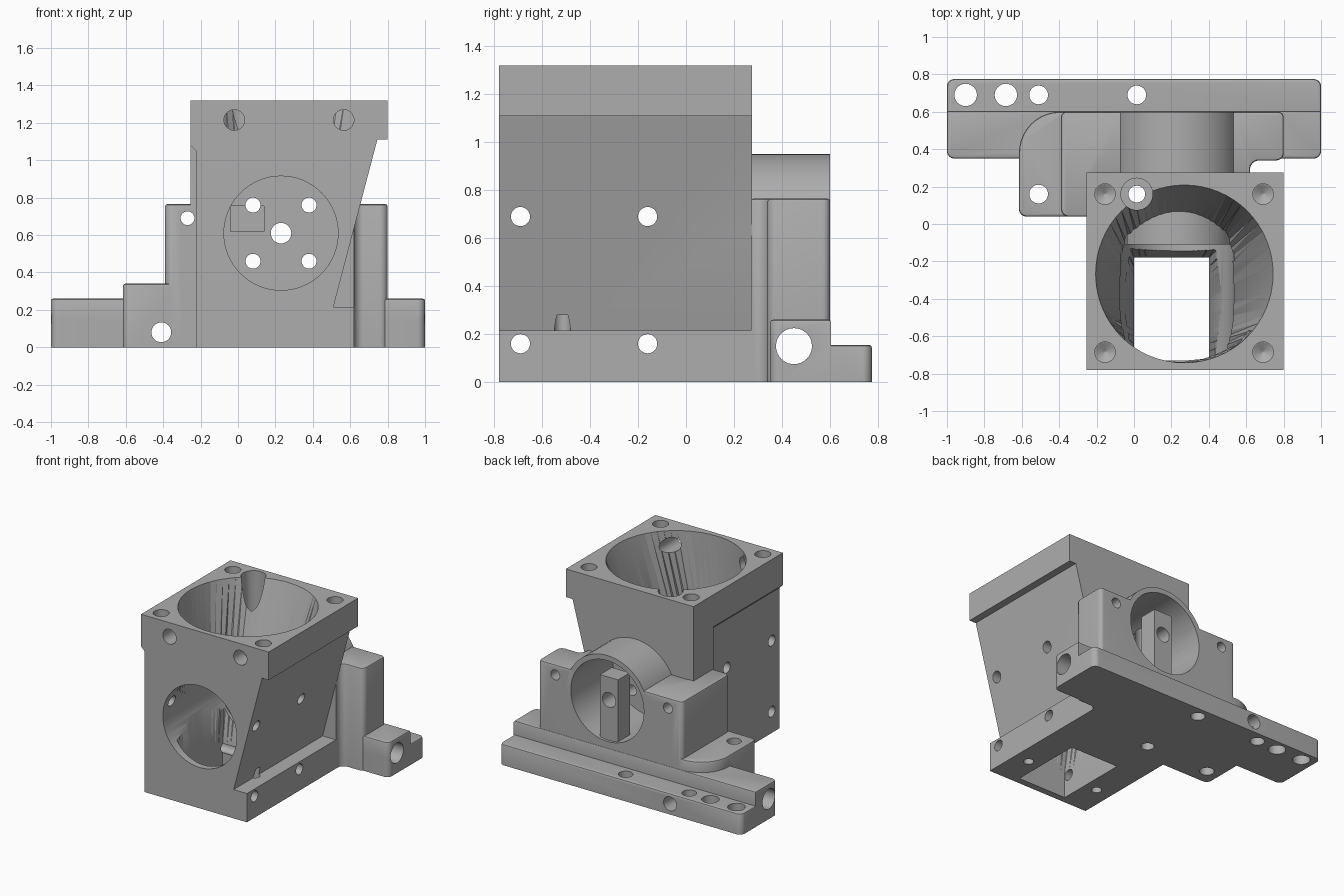
import bpy, bmesh, math
from mathutils import Vector

cube = bpy.data.objects.get("Cube")
if cube:
    bpy.data.objects.remove(cube, do_unlink=True)

grey = bpy.data.materials.new("light_grey")
grey.use_nodes = True
grey.diffuse_color = (0.42, 0.42, 0.42, 1)
grey.node_tree.nodes["Principled BSDF"].inputs["Base Color"].default_value = (0.42, 0.42, 0.42, 1)


def make_object(name, bm):
    bmesh.ops.recalc_face_normals(bm, faces=bm.faces[:])
    mesh = bpy.data.meshes.new(name)
    bm.to_mesh(mesh)
    bm.free()
    mesh.materials.append(grey)
    ob = bpy.data.objects.new(name, mesh)
    bpy.context.collection.objects.link(ob)
    return ob


def fillet(points, radii):
    """Replace chosen square corners of a polygon with arcs."""
    out = []
    for i, p in enumerate(points):
        p = Vector(p)
        r = radii.get(i, 0)
        if not r:
            out.append(p)
            continue
        u = (Vector(points[i - 1]) - p).normalized() * r
        v = (Vector(points[(i + 1) % len(points)]) - p).normalized() * r
        for k in range(11):
            t = k * math.pi / 20
            out.append(p + u + v - u * math.sin(t) - v * math.cos(t))
    return out


def prism(name, axis, points, lo, hi, radii={}, soft=0, taper=1):
    """Extrude a polygon along an axis; taper shrinks the low end."""
    place = {"x": lambda a, b, h: (h, a, b),
             "y": lambda a, b, h: (a, h, b),
             "z": lambda a, b, h: (a, b, h)}[axis]
    pts = fillet(points, radii)
    mid = sum(pts, Vector((0, 0))) / len(pts)
    bm = bmesh.new()
    low = [bm.verts.new(place(*(mid + (p - mid) * taper), lo)) for p in pts]
    top = [bm.verts.new(place(*p, hi)) for p in pts]
    bm.faces.new(low)
    cap = bm.faces.new(top)
    for i in range(len(pts)):
        bm.faces.new((low[i - 1], low[i], top[i], top[i - 1]))
    bmesh.ops.recalc_face_normals(bm, faces=bm.faces[:])
    if soft:
        bmesh.ops.bevel(bm, geom=cap.edges[:], offset=soft, segments=2,
                        profile=0.5, affect='EDGES')
    return make_object(name, bm)


def cylinder(name, axis, a, b, lo, hi, r, sides=32, taper=1):
    ring = [(a + r * math.cos(2 * math.pi * k / sides),
             b + r * math.sin(2 * math.pi * k / sides)) for k in range(sides)]
    return prism(name, axis, ring, lo, hi, taper=taper)


def box(name, x0, x1, y0, y1, z0, z1, radii={}, soft=0):
    return prism(name, "z", [(x0, y0), (x1, y0), (x1, y1), (x0, y1)], z0, z1, radii, soft)


def combine(target, other, operation):
    other.hide_render = True
    mod = target.modifiers.new("cut", 'BOOLEAN')
    mod.operation = operation
    mod.solver = 'EXACT'
    mod.object = other
    bpy.context.view_layer.objects.active = target
    bpy.ops.object.modifier_apply(modifier=mod.name)
    bpy.data.objects.remove(other, do_unlink=True)


def add(other):
    combine(body, other, 'UNION')


def cut(other):
    combine(body, other, 'DIFFERENCE')


# Hopper block with a sloping right side and a recessed left panel
body = prism("hopper_housing", "y",
             [(-0.255, 0), (0.62, 0), (0.62, 0.215), (0.51, 0.215),
              (0.745, 1.11), (0.8, 1.11), (0.8, 1.32), (-0.255, 1.32)], -0.78, 0.275)
cut(prism("panel_recess", "y", [(-0.3, -0.1), (-0.225, -0.1), (-0.225, 1.05),
                                (-0.255, 1.08), (-0.3, 1.08)], -0.9, 0.04))

# Mounting flange, ears, rounded step and motor tower
add(box("flange", -1, 1, 0.35, 0.775, 0, 0.155, {0: .04, 1: .04, 2: .04, 3: .04}, 0.012))
add(box("ears", -1, 1, 0.35, 0.605, 0, 0.26, {0: .04, 1: .04}, 0.012))
add(box("step", -0.615, -0.3, 0.04, 0.6, 0, 0.34, {0: .04, 3: .22}, 0.012))
add(prism("tower", "z", [(-0.39, 0.04), (-0.2, 0.04), (-0.2, 0.27), (0.62, 0.27),
                         (0.62, 0.34), (0.8, 0.34), (0.8, 0.6), (-0.39, 0.6)],
          0, 0.765, {0: .04, 4: .05, 5: .04, 6: .03, 7: .03}, 0.012))
add(cylinder("motor_sleeve", "y", 0.23, 0.61, 0.2, 0.6, 0.34, 64))

# Funnel: round mouth blending to a rectangular outlet
bm = bmesh.new()
rings = []
for z in (1.33, 0.2, -0.1):
    ring = []
    for k in range(64):
        c, s = math.cos(k * math.pi / 32), math.sin(k * math.pi / 32)
        m = max(abs(c), abs(s))
        if z > 1:
            p = (0.27 + 0.477 * c, -0.265 + 0.477 * s, z)
        else:
            p = (0.2 + 0.2 * c / m, -0.455 + 0.275 * s / m, z)
        ring.append(bm.verts.new(p))
    rings.append(ring)
bm.faces.new(rings[0])
bm.faces.new(rings[-1])
for upper, lower in zip(rings, rings[1:]):
    for k in range(64):
        bm.faces.new((upper[k - 1], upper[k], lower[k], lower[k - 1]))
bmesh.ops.triangulate(bm, faces=[f for f in bm.faces if len(f.verts) == 4])
cut(make_object("funnel", bm))

# Front opening, motor nose inside the funnel, and rear motor bore
cut(cylinder("front_opening", "y", 0.23, 0.61, -0.9, -0.11, 0.305, 64))
add(cylinder("motor_nose", "y", 0.23, 0.61, -0.11, 0.3, 0.305, 64))
cut(cylinder("motor_bore", "y", 0.23, 0.61, 0.1, 0.7, 0.302, 64))
cut(box("nose_pocket", -0.04, 0.14, -0.2, 0.0, 0.62, 0.755))
add(box("bore_rib", 0.155, 0.305, 0.44, 0.58, 0.28, 0.78))

# Motor screw holes
cut(cylinder("shaft_hole", "y", 0.23, 0.61, -0.2, 0.7, 0.055))
for x in (0.08, 0.38):
    for z in (0.46, 0.76):
        cut(cylinder("motor_screw", "y", x, z, -0.2, 0.2, 0.04))

# Conical-bottomed screw holes in the top rim
for x in (-0.155, 0.69):
    for y in (-0.685, 0.16):
        cut(cylinder("rim_hole", "z", x, y, 1.25, 1.4, 0.055))
        cut(cylinder("rim_hole_tip", "z", x, y, 1.22, 1.251, 0.055, taper=0.05))

# Cross holes through the side walls and the ears
for y in (-0.69, -0.16):
    for z in (0.16, 0.69):
        cut(cylinder("side_hole", "x", y, z, -0.5, 1.1, 0.04))
cut(cylinder("ear_hole", "x", 0.45, 0.15, -1.2, 1.2, 0.075))

# Holes running front to back: x, z, start, end, radius
for x, z, y0, y1, r in ((-0.02, 1.215, -0.9, -0.5, 0.055), (0.565, 1.215, -0.9, -0.5, 0.055),
                        (-0.41, 0.08, -0.1, 0.9, 0.053), (-0.27, 0.69, -0.1, 0.7, 0.037),
                        (0.66, 0.69, 0.4, 0.7, 0.037)):
    cut(cylinder("long_hole", "y", x, z, y0, y1, r))

# Vertical holes: x, y, bottom, top, radius
for x, y, z0, z1, r in ((-0.9, 0.69, -0.1, 0.4, 0.06), (-0.685, 0.69, -0.1, 0.4, 0.06),
                        (-0.51, 0.69, -0.1, 0.4, 0.05), (0.015, 0.69, -0.1, 0.4, 0.05),
                        (-0.51, 0.16, -0.1, 0.5, 0.05), (0.015, 0.16, -0.1, 1.4, 0.045),
                        (0.015, 0.16, 0.2, 1.4, 0.085),
                        (0.5, -0.515, -0.1, 0.28, 0.035), (-0.1, -0.515, -0.1, 0.28, 0.035)):
    cut(cylinder("bolt_hole", "z", x, y, z0, z1, r))

bpy.ops.object.select_all(action='DESELECT')
body.select_set(True)
bpy.context.view_layer.objects.active = body
bpy.ops.object.shade_smooth_by_angle(angle=math.radians(25))
